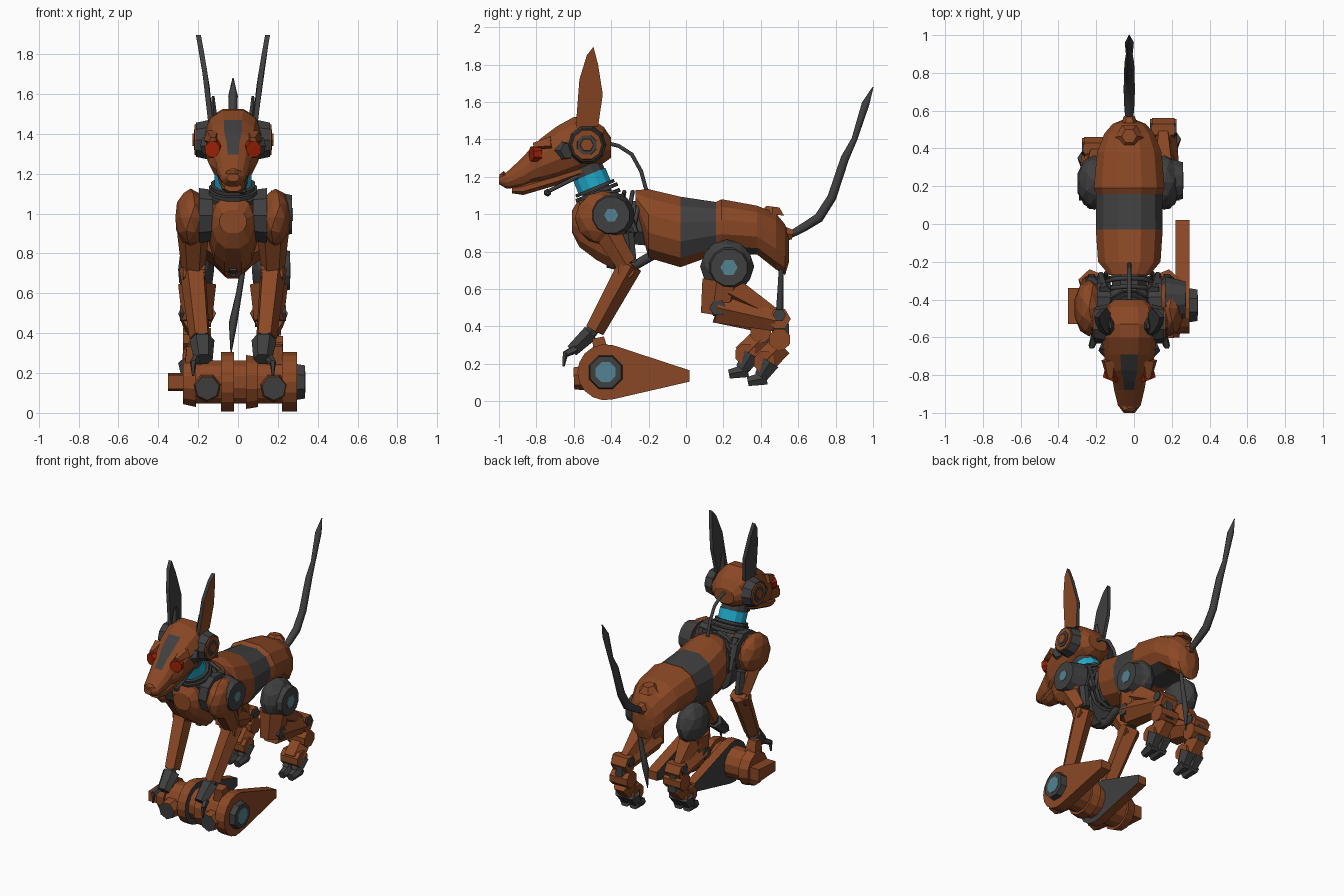
import bpy, bmesh, math
from mathutils import Vector, Matrix

cube = bpy.data.objects.get("Cube")
if cube:
    bpy.data.objects.remove(cube)

AX = -0.025  # body centre line


def material(name, rgb):
    m = bpy.data.materials.new(name)
    m.use_nodes = True
    m.diffuse_color = (*rgb, 1)
    m.node_tree.nodes["Principled BSDF"].inputs["Base Color"].default_value = (*rgb, 1)
    return m


BROWN = material("rust brown", (.255, .064, .018))
DARK = material("dark grey", (.05, .05, .05))
CYAN = material("bright cyan", (.015, .4, .6))
TEAL = material("dull teal", (.09, .225, .29))
RED = material("eye red", (.32, .015, .002))


def finish(name, bm, mats, rule=None):
    bmesh.ops.recalc_face_normals(bm, faces=bm.faces)
    for f in bm.faces:
        if rule:
            f.material_index = int(rule(f.calc_center_median(), f.normal))
    me = bpy.data.meshes.new(name)
    bm.to_mesh(me)
    bm.free()
    ob = bpy.data.objects.new(name, me)
    bpy.context.collection.objects.link(ob)
    for m in mats:
        me.materials.append(m)
    return ob


def limb(name, p0, p1, r0, r1, mat=BROWN, sides=6, wide=1, rule=None):
    """Tapered prism between two points; wide scales it along x."""
    p0, p1 = Vector(p0), Vector(p1)
    d = p1 - p0
    bm = bmesh.new()
    bmesh.ops.create_cone(bm, cap_ends=True, segments=sides, radius1=r0, radius2=r1, depth=d.length)
    turn = d.to_track_quat('Z', 'Y').to_matrix().to_4x4()
    turn = turn @ Matrix.Rotation(math.pi / sides, 4, 'Z')
    bmesh.ops.transform(bm, matrix=turn, verts=bm.verts)
    for v in bm.verts:
        v.co = Vector((v.co.x * wide, v.co.y, v.co.z)) + (p0 + p1) / 2
    return finish(name, bm, [mat, DARK], rule)


def ball(name, c, r, mat=DARK, detail=2):
    bm = bmesh.new()
    bmesh.ops.create_icosphere(bm, subdivisions=detail, radius=1)
    for v in bm.verts:
        v.co = Vector(c) + Vector([a * b for a, b in zip(v.co, r)])
    return finish(name, bm, [mat])


def loft(name, rings, mats, rule=None, n=12):
    """Skin of rounded sections: (y, top, bottom, half width)."""
    bm = bmesh.new()
    loops = []
    for y, top, bot, hw in rings:
        loop = []
        for i in range(n):
            a = math.tau * (i + .5) / n
            s, c = math.sin(a), math.cos(a)
            sx = math.copysign(abs(s) ** .8, s)
            loop.append(bm.verts.new((AX + hw * sx, y, (top + bot) / 2 + (top - bot) / 2 * c)))
        loops.append(loop)
    for a, b in zip(loops, loops[1:]):
        for i in range(n):
            j = (i + 1) % n
            bm.faces.new((a[i], a[j], b[j], b[i]))
    bm.faces.new(loops[0])
    bm.faces.new(loops[-1])
    return finish(name, bm, mats, rule)


def prism(name, outline, x0, x1, mats, rule=None, shear=None):
    """Side outline of (y, z) points extruded along x."""
    bm = bmesh.new()
    a, b = ([bm.verts.new((x, y, z)) for y, z in outline] for x in (x0, x1))
    bm.faces.new(a)
    bm.faces.new(b)
    for i in range(len(a)):
        j = (i + 1) % len(a)
        bm.faces.new((a[i], a[j], b[j], b[i]))
    if shear:
        for v in bm.verts:
            v.co.x += shear(v.co.z)
    return finish(name, bm, mats, rule)


def tube(name, pts, radii, mat=DARK):
    cu = bpy.data.curves.new(name, 'CURVE')
    cu.dimensions = '3D'
    cu.bevel_depth = 1
    cu.bevel_resolution = 1
    cu.use_fill_caps = True
    sp = cu.splines.new('POLY')
    sp.points.add(len(pts) - 1)
    for p, co, r in zip(sp.points, pts, radii):
        p.co = (*co, 1)
        p.radius = r
    cu.materials.append(mat)
    ob = bpy.data.objects.new(name, cu)
    bpy.context.collection.objects.link(ob)


# Torso with dark saddle band and dark rear underside
loft("torso", [(-.27, 1.13, 1.02, .11), (-.2, 1.14, .76, .17), (-.03, 1.1, .71, .182), (.16, 1.07, .78, .18),
               (.19, 1.085, .78, .193), (.38, 1.05, .78, .175), (.48, 1.01, .7, .135),
               (.53, .95, .67, .09), (.55, .88, .74, .04)], [BROWN, DARK],
     lambda c, n: (-.03 < c.y < .17 and c.z > .83) or (.17 < c.y < .4 and n.z < -.7))
limb("rump_socket", (AX, .46, 1), (AX, .465, 1.04), .075, .04)
limb("tail_mount", (AX, .5, .9), (AX, .57, .89), .05, .03)

# Chest shell, inner core and ribs
loft("chest", [(-.61, 1.02, .9, .07), (-.57, 1.09, .82, .105), (-.48, 1.12, .75, .125),
               (-.39, 1.12, .7, .125), (-.34, 1.08, .7, .11)], [BROWN, DARK],
     lambda c, n: c.y > -.39 or n.z > .8)
loft("core", [(-.4, 1.08, .84, .09), (-.18, 1.08, .82, .11)], [DARK], n=8)
for k in range(3):
    y = -.36 + k * .045
    ring = [(AX + .13 * math.sin(t), y + .03 * math.cos(t), .97 + .15 * math.cos(t))
            for t in [math.tau * i / 10 for i in range(11)]]
    tube("rib", ring, [.012] * 11)
tube("belly_strut", [(AX, -.42, .74), (AX, -.3, .71), (AX, -.18, .78)], [.03] * 3)

# Neck stack
neck = Vector((0, -.38, .92))
base = Vector((AX, -.46, 1.075))
for name, a, b, r, m in [("neck_collar", 0, .022, .125, DARK), ("neck_ring", .035, .055, .125, DARK),
                         ("neck_seal", .06, .078, .115, DARK), ("neck_core", 0, .25, .08, DARK),
                         ("neck_light", .075, .15, .096, CYAN), ("neck_top_ring", .15, .2, .09, DARK)]:
    limb(name, base + neck * a, base + neck * b, r, r, m, 12)

# Head with dark forehead stripe
loft("head", [(-1, 1.2, 1.16, .03), (-.96, 1.225, 1.135, .062), (-.88, 1.3, 1.14, .082),
              (-.835, 1.35, 1.155, .09), (-.775, 1.41, 1.165, .128), (-.69, 1.475, 1.18, .138),
              (-.6, 1.525, 1.21, .148), (-.53, 1.53, 1.24, .148), (-.44, 1.47, 1.27, .13),
              (-.4, 1.41, 1.3, .08)],
     [BROWN, DARK], lambda c, n: abs(c.x - AX) < .015 and c.z > 1.3 and c.y < -.66)
loft("jaw", [(-.93, 1.15, 1.11, .045), (-.87, 1.17, 1.1, .06), (-.7, 1.22, 1.15, .08),
             (-.52, 1.27, 1.22, .09)], [BROWN], n=8)
ball("nose", (AX, -.975, 1.2), (.045, .025, .03), BROWN, 1)
tube("chin_probe", [(AX + .06, -.58, 1.2), (AX + .06, -.68, 1.15), (AX + .05, -.74, 1.12)], [.012] * 3)
ball("probe_tip", (AX + .05, -.74, 1.115), (.022, .022, .022), DARK, 1)
tube("nape_cable", [(AX, -.42, 1.38), (AX, -.36, 1.365), (AX, -.29, 1.32), (AX, -.24, 1.23),
                    (AX, -.21, 1.12)], [.012] * 5)

# Tail and hanging cable
tube("tail", [(AX, .54, .88), (AX, .63, .93), (AX, .71, .98), (AX, .78, 1.09), (AX, .85, 1.3),
              (AX, .9, 1.4), (AX, .96, 1.59), (AX, 1, 1.68)],
     [.02, .027, .03, .028, .026, .018, .024, .003])
tube("hanging_cable", [(AX + .05, .51, .72), (AX + .03, .505, .6), (AX, .5, .45), (AX - .01, .49, .3)],
     [.014, .016, .022, .003])

# Mirrored parts: s is +1 on the left, -1 on the right
for s in (1, -1):
    side = "left_" if s > 0 else "right_"

    def at(x, y, z):
        return (AX + s * x, y, z)

    def part(name, a, b, *rest, **kw):
        return limb(side + name, at(*a), at(*b), *rest, **kw)

    # Face
    part("eye", (.088, -.785, 1.322), (.104, -.826, 1.322), .048, .042, RED, 8)
    part("brow", (.105, -.72, 1.38), (.1, -.815, 1.365), .045, .02, BROWN, 5)
    part("cheek_plate", (.1, -.65, 1.34), (.146, -.63, 1.34), .065, .045, DARK)
    part("ear_hub", (.12, -.53, 1.37), (.185, -.53, 1.37), .105, .09, DARK, 10)
    part("ear_hub_face", (.17, -.53, 1.37), (.192, -.53, 1.37), .09, .08, BROWN, 10)
    part("ear_hub_ring", (.18, -.53, 1.37), (.196, -.53, 1.37), .06, .055, DARK, 8)
    part("ear_hub_cap", (.18, -.53, 1.37), (.203, -.53, 1.37), .042, .035, BROWN, 6)
    prism(side + "ear", [(-.59, 1.46), (-.47, 1.47), (-.445, 1.64), (-.47, 1.8), (-.495, 1.895),
                         (-.53, 1.85), (-.57, 1.72)], AX + s * .1, AX + s * .125, [DARK, BROWN],
          lambda c, n: n.x > .8 and s > 0,
          lambda z: s * (.06 * max(0, (z - 1.5) / .39) ** 1.2))
    part("ear_root", (.098, -.54, 1.45), (.1, -.54, 1.59), .055, .015, DARK, wide=.5)

    # Front leg
    ball(side + "shoulder", at(.213, -.445, .98), (.08, .15, .145), BROWN)
    part("shoulder_mount", (.1, -.43, .99), (.17, -.43, .99), .135, .145, DARK, 10)
    part("shoulder_blade", (.13, -.36, 1.1), (.15, -.27, .9), .035, .02, DARK)
    part("upper_arm", (.2, -.42, .9), (.2, -.32, .73), .08, .06, BROWN)
    part("upper_arm_rod", (.2, -.31, .9), (.2, -.29, .74), .035, .03, DARK)
    part("elbow", (.14, -.32, .7), (.25, -.32, .7), .05, .045, BROWN, 8)
    part("forearm", (.2, -.3, .73), (.165, -.49, .38), .07, .055, BROWN, 5)
    part("wrist", (.165, -.47, .42), (.155, -.54, .33), .033, .04, DARK)
    part("front_paw", (.155, -.51, .365), (.15, -.61, .27), .05, .038, DARK, 6, 1.25)
    part("front_toe", (.18, -.59, .28), (.2, -.65, .25), .024, .018, DARK, 5)
    part("front_claw", (.2, -.645, .26), (.2, -.655, .185), .017, .006, DARK, 5)

    # Hind leg, the right one stepping further forward
    d = 0 if s > 0 else -.1
    h = 0 if s > 0 else .04
    ball(side + "hip", at(.185, .22, .72), (.095, .145, .145), DARK)
    part("thigh", (.18, .19, .64), (.18, .16, .46), .115, .09, BROWN, 7, .85)
    part("knee", (.12, .17, .5), (.265, .17, .5), .05, .045, DARK, 6)
    part("shank", (.18, .17, .5), (.185, .48 + d, .43), .095, .065, BROWN)
    part("calf", (.18, .24, .6), (.18, .48 + d, .46), .085, .04, BROWN, 5)
    part("hock", (.12, .5 + d, .44), (.24, .5 + d, .44), .06, .06, BROWN, 6)
    part("hock_cap", (.11, .5 + d, .46), (.25, .5 + d, .46), .035, .035, DARK, 6)
    part("metatarsus", (.18, .51 + d, .44), (.18, .5 + d, .3), .045, .06, DARK)
    part("heel", (.11, .5 + d, .33 + h), (.25, .5 + d, .33 + h), .06, .06, BROWN, 8)
    part("hind_foot", (.18, .51 + d, .3 + h), (.18, .41 + d, .2 + h), .07, .075, BROWN)
    part("toe_joint", (.11, .42 + d, .21 + h), (.25, .42 + d, .21 + h), .06, .06, BROWN, 8)
    for k in (-1, 1):
        x = .18 + k * .035
        part("hind_toe", (x, .45 + d, .21 + h), (x, .4 + d, .13 + h), .06, .042, DARK)
        part("hind_claw", (x, .43 + d, .125 + h), (x, .33 + d, .105 + h), .042, .028, DARK)

# Exposed joint discs on the left
for name, y, z, x, r, lamp in [("shoulder", -.4, .995, .297, .125, .038), ("hip", .23, .715, .285, .125, .046)]:
    limb(name + "_disc", (AX + .19, y, z), (AX + x, y, z), r, r * .8, DARK, 12)
    limb(name + "_light", (AX + .2, y, z), (AX + x + .003, y, z), lamp, lamp, TEAL)

# Roller under the front paws
Y, Z = -.43, .155


def roller(name, x0, x1, r0, r1, mat=BROWN, sides=12):
    limb(name, (x0, Y, Z), (x1, Y, Z), r0, r1, mat, sides)


roller("roller_body", -.25, .24, .112, .112)
roller("roller_flange_right", -.275, -.21, .115, .13)
roller("roller_flange_inner", .04, .1, .14, .13)
roller("roller_boss", .28, .335, .1, .09, DARK, 8)
roller("roller_light", .3, .338, .058, .058, TEAL, 8)
prism("roller_axle", [(-.53, .12), (-.53, .19), (-.34, .2), (-.34, .11)], -.35, -.26, [BROWN])

# Tapered side arms on the roller
arm = [(Y + .15 * math.cos(a), Z + .15 * math.sin(a))
       for a in [math.radians(75 + 21 * i) for i in range(11)]]
arm += [(.02, .105), (.02, .165)]
prism("outer_arm", arm, .22, .295, [BROWN, DARK], lambda c, n: n.x < -.9)
prism("inner_arm", arm, -.085, -.02, [BROWN, DARK], lambda c, n: abs(n.x) > .9)

# Front knobs and paw rests
for x, rest in ((-.155, -.225), (.18, .19)):
    limb("roller_knob", (x, -.49, .13), (x, -.6, .125), .075, .062, BROWN, 7, 1, lambda c, n: n.y < -.8)
    limb("paw_rest", (rest, -.45, .24), (rest, -.47, .34), .06, .045, BROWN, 4)
